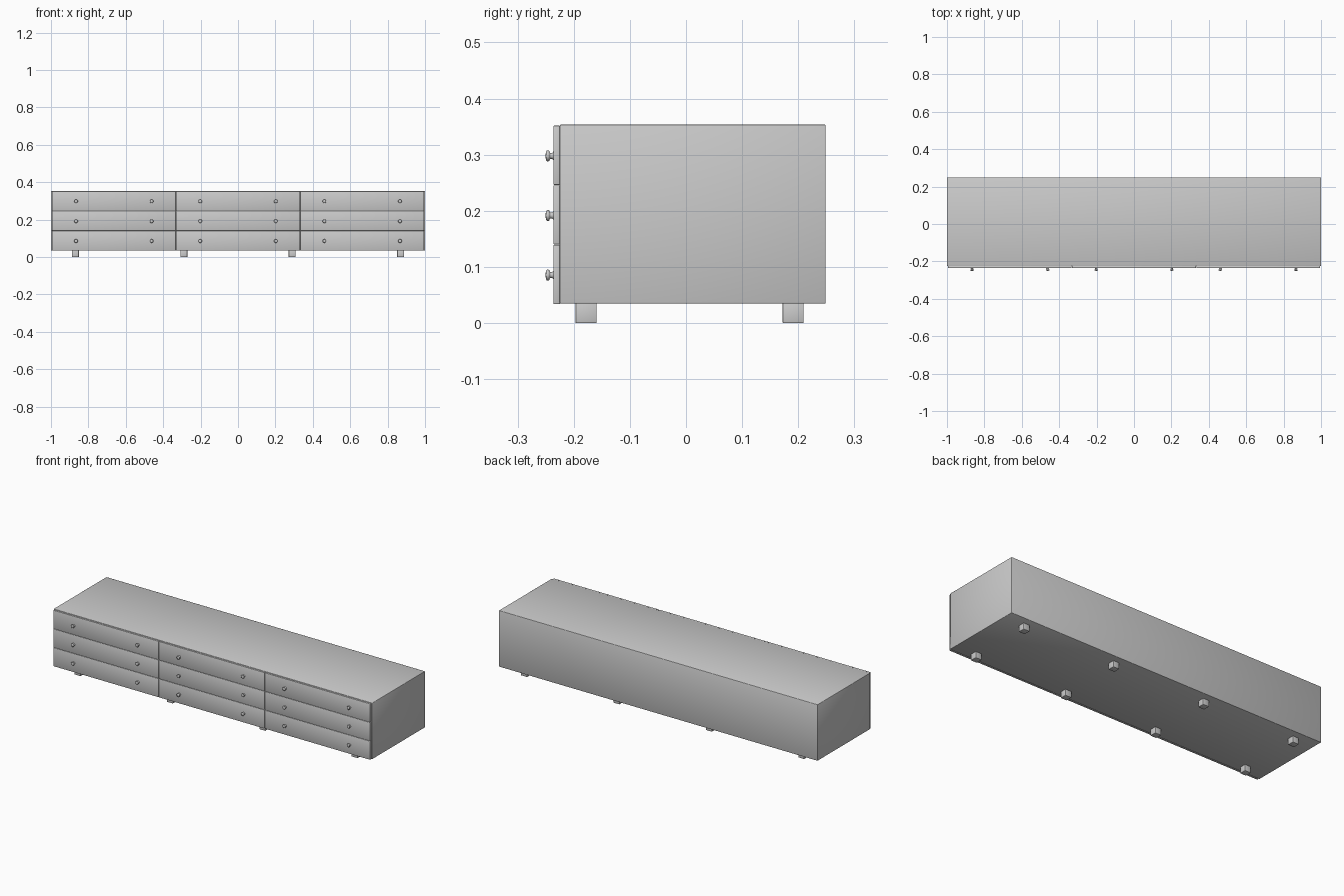
import bpy, bmesh, math

if "Cube" in bpy.data.objects:
    bpy.data.objects.remove(bpy.data.objects["Cube"])

grey = bpy.data.materials.new("painted_grey")
grey.diffuse_color = (0.6, 0.6, 0.6, 1)
grey.use_nodes = True
grey.node_tree.nodes["Principled BSDF"].inputs["Base Color"].default_value = grey.diffuse_color


def finish(name, bm):
    bmesh.ops.recalc_face_normals(bm, faces=bm.faces)
    for f in bm.faces:
        f.smooth = True
    mesh = bpy.data.meshes.new(name)
    bm.to_mesh(mesh)
    bm.free()
    mesh.materials.append(grey)
    ob = bpy.data.objects.new(name, mesh)
    bpy.context.collection.objects.link(ob)
    return ob


def box(name, lo, hi, bevel):
    """Softly bevelled box between two corners."""
    bm = bmesh.new()
    bmesh.ops.create_cube(bm, size=1)
    for v in bm.verts:
        v.co = [(a + b) / 2 + c * (b - a) for a, b, c in zip(lo, hi, v.co)]
    bmesh.ops.bevel(bm, geom=bm.edges[:], offset=bevel, segments=2,
                    profile=0.5, affect='EDGES')
    return finish(name, bm)


def knob(name, x, z, sides=20):
    """Turned knob: profile of (y, radius) spun around the y axis."""
    profile = [(-0.235, 0.0085), (-0.2365, 0.0075), (-0.238, 0.0055),
               (-0.2425, 0.0055), (-0.2435, 0.0085), (-0.245, 0.0098),
               (-0.248, 0.0095), (-0.2495, 0.0075), (-0.25, 0.004)]
    bm = bmesh.new()
    rings = []
    for y, r in profile:
        rings.append([bm.verts.new((x + r * math.cos(2 * math.pi * i / sides), y,
                                    z + r * math.sin(2 * math.pi * i / sides)))
                      for i in range(sides)])
    for a, b in zip(rings, rings[1:]):
        for i in range(sides):
            j = (i + 1) % sides
            bm.faces.new((a[i], a[j], b[j], b[i]))
    bm.faces.new(rings[0])
    bm.faces.new(rings[-1])
    return finish(name, bm)


# Cabinet body
box("cabinet_body", (-1, -0.225, 0.0345), (1, 0.249, 0.3535), 0.002)

# Three columns of three drawers, two knobs each
for col in range(3):
    cx = (col - 1) * 0.664
    for row in range(3):
        z0 = 0.034 + row * 0.1062
        tag = f"{col + 1}_{row + 1}"
        box("drawer_front_" + tag, (cx - 0.3305, -0.236, z0),
            (cx + 0.3305, -0.2245, z0 + 0.1052), 0.001)
        for side in (-1, 1):
            knob(f"drawer_knob_{tag}_{'left' if side < 0 else 'right'}",
                 cx + side * 0.202, z0 + 0.0515)

# Two rows of four square feet
for row, cy in (("front", -0.178), ("back", 0.191)):
    for i in range(4):
        cx = -0.87 + i * 0.58
        box(f"{row}_foot_{i + 1}", (cx - 0.0187, cy - 0.0187, 0),
            (cx + 0.0187, cy + 0.0187, 0.036), 0.001)
